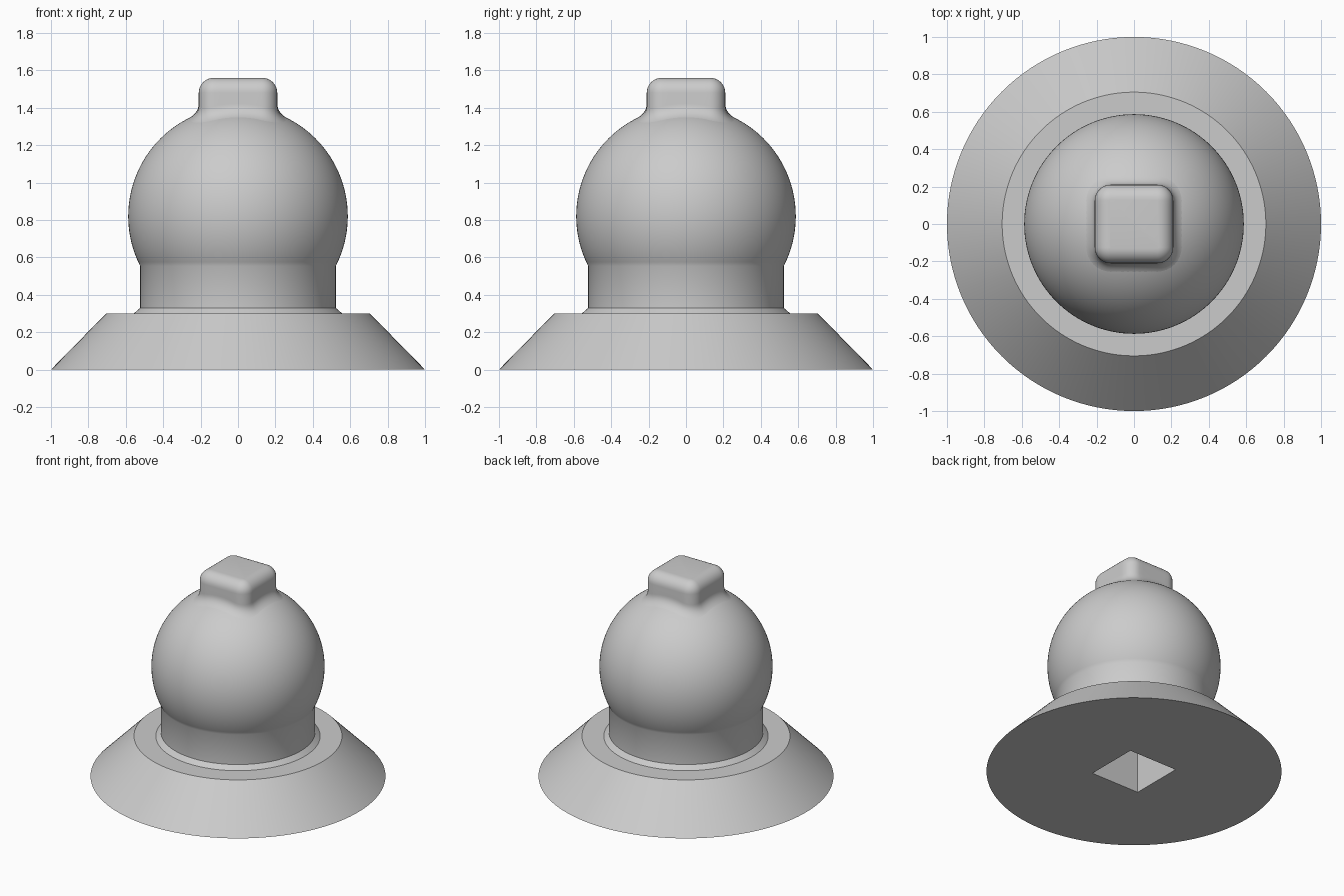
import bpy, bmesh, math
from mathutils import Vector

if "Cube" in bpy.data.objects:
    bpy.data.objects.remove(bpy.data.objects["Cube"], do_unlink=True)

SEGMENTS = 128
BALL_R, BALL_Z = 0.587, 0.82
NECK_R = 0.523
KNOB_HALF, KNOB_TOP, KNOB_ROUND = 0.21, 1.56, 0.08

grey = bpy.data.materials.new("plain grey")
grey.use_nodes = True
colour = (0.6, 0.6, 0.6, 1)
grey.diffuse_color = colour
grey.node_tree.nodes["Principled BSDF"].inputs["Base Color"].default_value = colour


def make_object(name, bm):
    bmesh.ops.recalc_face_normals(bm, faces=bm.faces)
    mesh = bpy.data.meshes.new(name)
    bm.to_mesh(mesh)
    bm.free()
    mesh.materials.append(grey)
    obj = bpy.data.objects.new(name, mesh)
    bpy.context.collection.objects.link(obj)
    return obj


def select_only(obj):
    bpy.ops.object.select_all(action='DESELECT')
    obj.select_set(True)
    bpy.context.view_layer.objects.active = obj


def loft(name, rings, cap_start=False):
    """Skin closed rings of equal length and cap the last one."""
    bm = bmesh.new()
    loops = [[bm.verts.new(p) for p in ring] for ring in rings]
    for a, b in zip(loops, loops[1:]):
        for i in range(len(a)):
            j = (i + 1) % len(a)
            bm.faces.new((a[i], a[j], b[j], b[i]))
    bm.faces.new(loops[-1])
    if cap_start:
        bm.faces.new(loops[0])
    return make_object(name, bm)


def circle(radius, z):
    return [(radius * math.cos(math.tau * i / SEGMENTS),
             radius * math.sin(math.tau * i / SEGMENTS), z) for i in range(SEGMENTS)]


# Flared base, chamfered collar, neck and ball in one lathed profile
profile = [(1, 0), (0.705, 0.3), (0.557, 0.3), (NECK_R, 0.33)]
start = -math.acos(NECK_R / BALL_R)
end = math.radians(89)
for i in range(49):
    a = start + (end - start) * i / 48
    profile.append((BALL_R * math.cos(a), BALL_Z + BALL_R * math.sin(a)))
body = loft("body", [circle(r, z) for r, z in profile], cap_start=True)

# Square socket in the underside
bpy.ops.mesh.primitive_cube_add(size=1, location=(0, 0, 0.15))
cutter = bpy.context.object
cutter.name = "socket_cutter"
cutter.scale = (0.4, 0.4, 0.5)
cutter.hide_render = True
cutter.data.materials.append(grey)
socket = body.modifiers.new("socket", 'BOOLEAN')
socket.operation = 'DIFFERENCE'
socket.solver = 'EXACT'
socket.object = cutter
select_only(body)
bpy.ops.object.modifier_apply(modifier=socket.name)
bpy.data.objects.remove(cutter, do_unlink=True)


# Rounded square knob with a fillet running into the ball
def ball_height(p):
    return BALL_Z + math.sqrt(BALL_R ** 2 - p.x ** 2 - p.y ** 2)


outline = []  # corner centre and outward direction of each outline point
core = KNOB_HALF - KNOB_ROUND - 0.005
for k, (sx, sy) in enumerate([(1, 1), (-1, 1), (-1, -1), (1, -1)]):
    for i in range(9):
        a = math.radians(90 * (k + i / 8))
        outline.append((Vector((sx * core, sy * core, 0)),
                        Vector((math.cos(a), math.sin(a), 0))))
    # Extra points along the flat side so the fillet follows the ball
    nx, ny = [(-1, 1), (-1, -1), (1, -1), (1, 1)][k]
    for i in range(1, 8):
        c = Vector((sx * core, sy * core, 0)).lerp(Vector((nx * core, ny * core, 0)), i / 8)
        outline.append((c, outline[8 + 16 * k][1].copy()))

edge = KNOB_HALF - core
rings = []
for i in range(9):
    t = i / 8
    ring = []
    for c, n in outline:
        wall, foot = c + n * edge, c + n * (edge + 0.065)
        foot.z = ball_height(foot) - 0.001
        wall.z = ball_height(wall)
        top = wall + Vector((0, 0, 0.055))
        ring.append(foot * (1 - t) ** 2 + wall * (2 * t * (1 - t)) + top * t ** 2)
    rings.append(ring)
for i in range(9):
    a = math.radians(90 * i / 8)
    r = edge - KNOB_ROUND * (1 - math.cos(a))
    z = KNOB_TOP - KNOB_ROUND * (1 - math.sin(a))
    rings.append([c + n * r + Vector((0, 0, z)) for c, n in outline])
knob = loft("knob", rings)

for obj in (body, knob):
    select_only(obj)
    bpy.ops.object.shade_smooth_by_angle(angle=math.radians(32))
